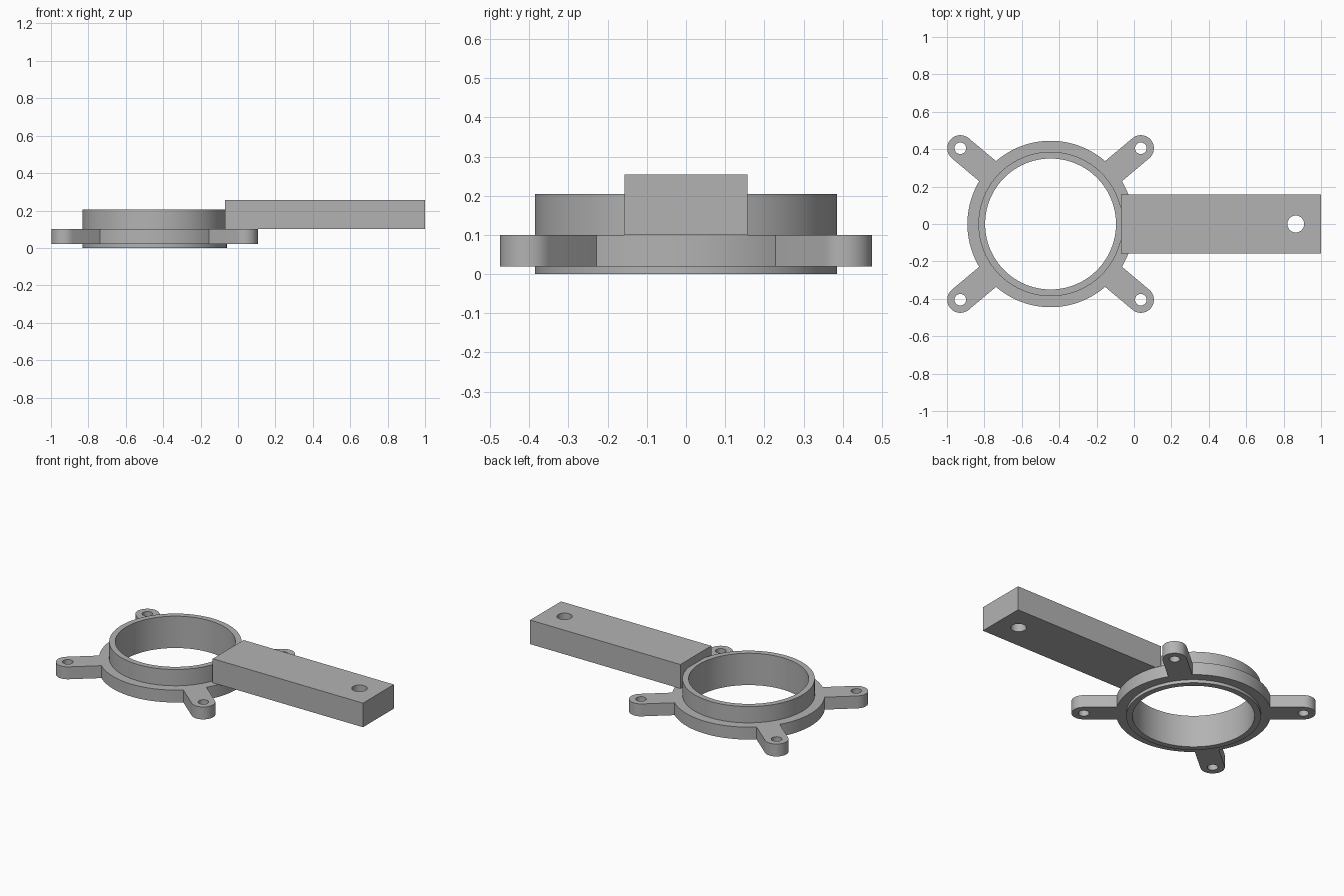
import bpy, bmesh
from math import sin, cos, asin, radians, pi

cube = bpy.data.objects.get("Cube")
if cube:
    bpy.data.objects.remove(cube, do_unlink=True)

CENTRE_X = -0.446
RING_R, BORE_R, FLANGE_R = 0.386, 0.35, 0.445
ARM_REACH, ARM_HALF = 0.63, 0.07

grey = bpy.data.materials.new("plain grey")
grey.use_nodes = True
colour = (0.45, 0.45, 0.45, 1)
grey.diffuse_color = colour
grey.node_tree.nodes["Principled BSDF"].inputs["Base Color"].default_value = colour


def arc(cx, cy, r, start, end, steps):
    return [(cx + r * cos(start + (end - start) * i / steps),
             cy + r * sin(start + (end - start) * i / steps)) for i in range(steps + 1)]


def circle(cx, cy, r, steps):
    return arc(cx, cy, r, 0, 2 * pi, steps)[:-1]


def plate(name, outlines, bottom, top):
    """Extrude an outer outline, with any further outlines cut as holes."""
    curve = bpy.data.curves.new(name, 'CURVE')
    curve.dimensions = '2D'
    curve.fill_mode = 'BOTH'
    curve.extrude = (top - bottom) / 2
    for points in outlines:
        spline = curve.splines.new('POLY')
        spline.points.add(len(points) - 1)
        for p, (x, y) in zip(spline.points, points):
            p.co = (x, y, 0, 1)
        spline.use_cyclic_u = True
    helper = bpy.data.objects.new(name + " outline", curve)
    bpy.context.collection.objects.link(helper)
    bpy.context.view_layer.update()
    mesh = bpy.data.meshes.new_from_object(
        helper.evaluated_get(bpy.context.evaluated_depsgraph_get()))
    bpy.data.objects.remove(helper, do_unlink=True)

    # Weld caps to walls and lift to height
    bm = bmesh.new()
    bm.from_mesh(mesh)
    bmesh.ops.remove_doubles(bm, verts=bm.verts, dist=0.0001)
    bmesh.ops.translate(bm, verts=bm.verts, vec=(0, 0, (bottom + top) / 2))
    bmesh.ops.recalc_face_normals(bm, faces=bm.faces)
    bm.to_mesh(mesh)
    bm.free()
    mesh.materials.clear()
    mesh.materials.append(grey)
    obj = bpy.data.objects.new(name, mesh)
    bpy.context.collection.objects.link(obj)
    bpy.ops.object.select_all(action='DESELECT')
    obj.select_set(True)
    bpy.context.view_layer.objects.active = obj
    bpy.ops.object.shade_smooth_by_angle(angle=radians(30))
    return obj


# Tall ring
plate("ring", [circle(CENTRE_X, 0, RING_R, 96), circle(CENTRE_X, 0, BORE_R, 96)], 0, 0.205)

# Flange with four rounded, drilled mounting arms
arms = [radians(a) for a in (40, 140, 220, 320)]
root = asin(ARM_HALF / FLANGE_R)
outline, holes = [], []
for i, a in enumerate(arms):
    x, y = CENTRE_X + ARM_REACH * cos(a), ARM_REACH * sin(a)
    outline += arc(x, y, ARM_HALF, a - pi / 2, a + pi / 2, 20)
    following = arms[(i + 1) % 4] + (2 * pi if i == 3 else 0)
    outline += arc(CENTRE_X, 0, FLANGE_R, a + root, following - root, 24)
    holes.append(circle(x, y, 0.031, 32))
plate("flange", [outline, circle(CENTRE_X, 0, 0.37, 96)] + holes, 0.02, 0.1)

# Handle bar with a hole near its end
bar = [(-0.07, -0.157), (1, -0.157), (1, 0.157), (-0.07, 0.157)]
plate("handle_bar", [bar, circle(0.865, 0, 0.045, 40)], 0.1, 0.255)
